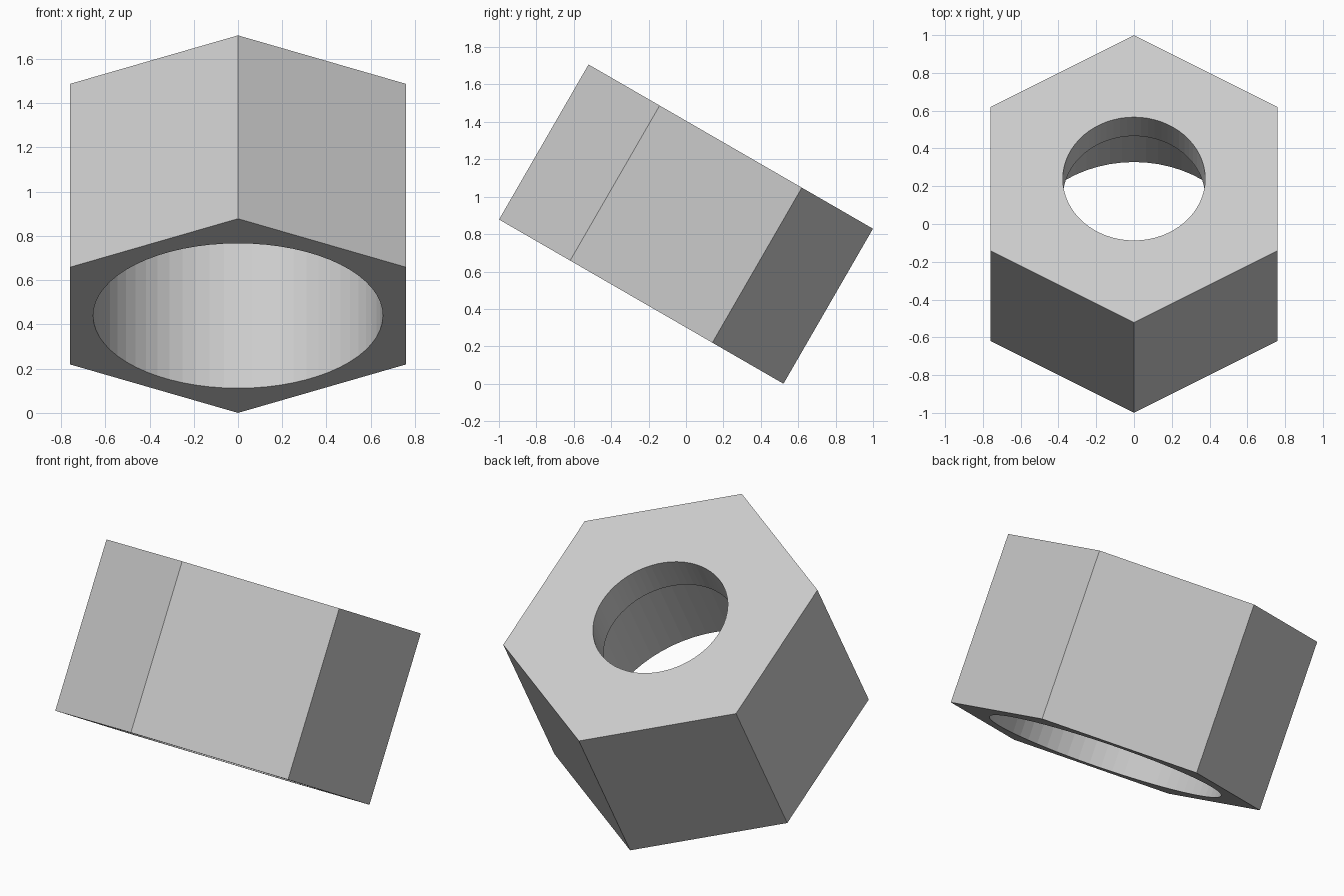
import bpy, bmesh
from math import sin, cos, pi, radians

if "Cube" in bpy.data.objects:
    bpy.data.objects.remove(bpy.data.objects["Cube"])

R, H = 0.878, 0.957            # hexagon corner radius, nut height
BORE, SOCKET = 0.377, 0.655    # small upper hole, wide lower recess
STEP = 0.757                   # recess depth
SEG = 64

bm = bmesh.new()


def ring(radius, z, n):
    """Closed loop of edges; a corner lies on the y axis."""
    vs = [bm.verts.new((radius * sin(2 * pi * i / n), radius * cos(2 * pi * i / n), z))
          for i in range(n)]
    return vs, [bm.edges.new((vs[i], vs[(i + 1) % n])) for i in range(n)]


def wall(a, b):
    n = len(a)
    for i in range(n):
        j = (i + 1) % n
        bm.faces.new((a[i], a[j], b[j], b[i]))


# Outer hexagon and stepped hole
hex_lo, hex_lo_e = ring(R, 0, 6)
hex_hi, hex_hi_e = ring(R, H, 6)
soc_lo, soc_lo_e = ring(SOCKET, 0, SEG)
soc_hi, _ = ring(SOCKET, STEP, SEG)
bore_lo, _ = ring(BORE, STEP, SEG)
bore_hi, bore_hi_e = ring(BORE, H, SEG)
for a, b in ((hex_lo, hex_hi), (soc_lo, soc_hi), (soc_hi, bore_lo), (bore_lo, bore_hi)):
    wall(a, b)

# Flat ends between hexagon and hole
for outer, inner, nz in ((hex_lo_e, soc_lo_e, -1), (hex_hi_e, bore_hi_e, 1)):
    bmesh.ops.triangle_fill(bm, edges=outer + inner, use_beauty=True, normal=(0, 0, nz))
bmesh.ops.recalc_face_normals(bm, faces=bm.faces[:])

mesh = bpy.data.meshes.new("hex_nut")
bm.to_mesh(mesh)
bm.free()
nut = bpy.data.objects.new("hex_nut", mesh)
bpy.context.collection.objects.link(nut)

# Tilt back, resting on one corner
nut.rotation_euler.x = radians(-30)
nut.location = (0, -H / 4, R / 2)
